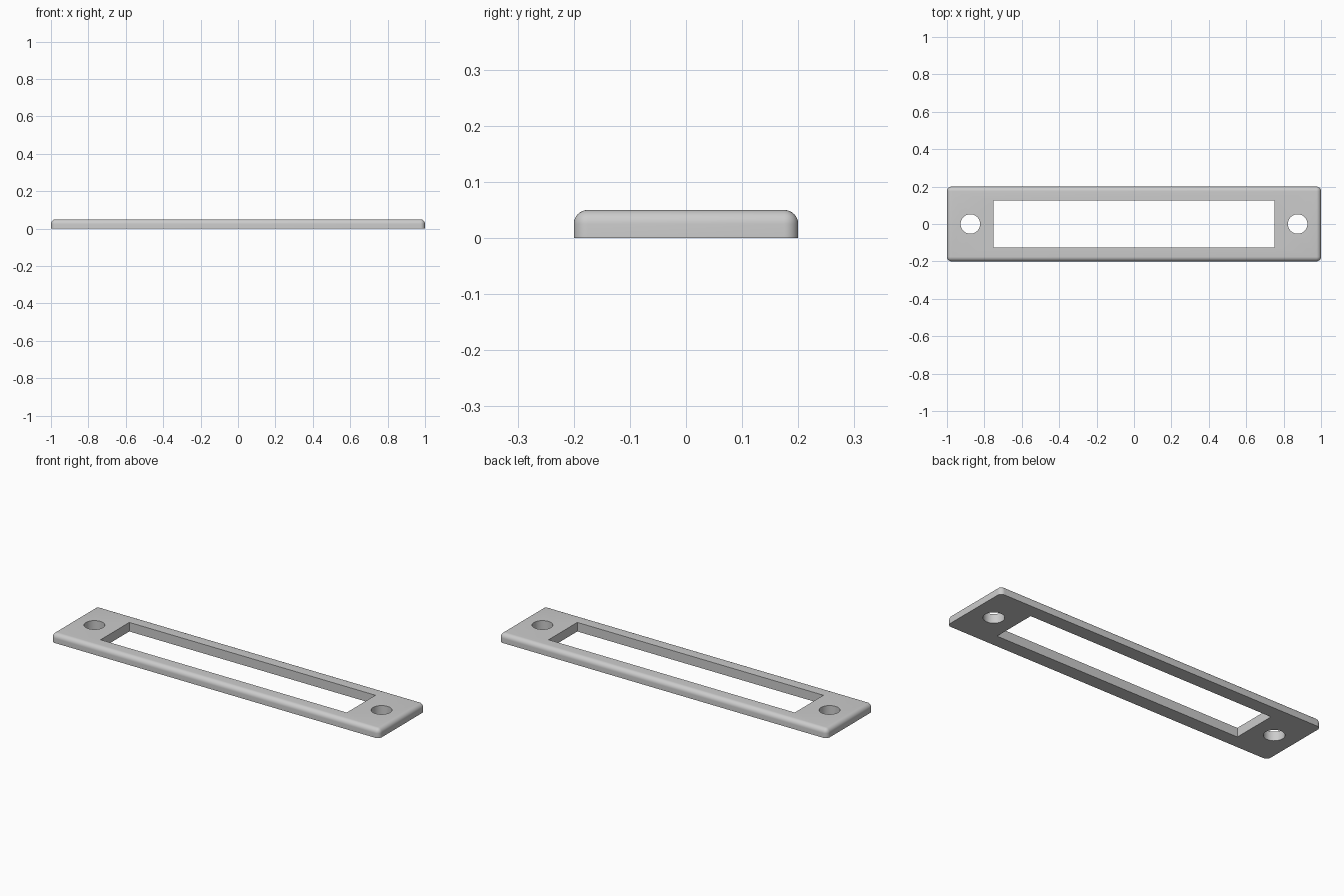
import bpy
import bmesh

default = bpy.data.objects.get("Cube")
if default:
    bpy.data.objects.remove(default, do_unlink=True)

LENGTH, WIDTH, HEIGHT = 2.0, 0.4, 0.05
ROUND = 0.025

# Grey finish
grey = bpy.data.materials.new("plain_grey")
grey.use_nodes = True
colour = (0.6, 0.6, 0.6, 1)
grey.diffuse_color = colour
grey.node_tree.nodes["Principled BSDF"].inputs["Base Color"].default_value = colour


def box(name, size, z):
    bpy.ops.mesh.primitive_cube_add(size=1, location=(0, 0, z))
    ob = bpy.context.object
    ob.name = name
    ob.scale = size
    bpy.ops.object.transform_apply(location=True, rotation=True, scale=True)
    return ob


# Plate with rounded upright corners and top rim, flat underneath
plate = box("frame_plate", (LENGTH, WIDTH, HEIGHT), HEIGHT / 2)
plate.data.materials.append(grey)
bm = bmesh.new()
bm.from_mesh(plate.data)
rounded = [e for e in bm.edges if max(v.co.z for v in e.verts) > HEIGHT / 2]
bmesh.ops.bevel(bm, geom=rounded, offset=ROUND, offset_type='OFFSET',
                segments=8, profile=0.5, affect='EDGES', clamp_overlap=True)
bm.to_mesh(plate.data)
bm.free()

# Cutters for the window and the two screw holes
cutters = [box("window_cutter", (1.5, 0.25, 0.2), HEIGHT / 2)]
for side, x in (("left", 0.875), ("right", -0.875)):
    bpy.ops.mesh.primitive_cylinder_add(vertices=48, radius=0.052, depth=0.2,
                                        location=(x, 0, HEIGHT / 2))
    hole = bpy.context.object
    hole.name = side + "_screw_hole_cutter"
    cutters.append(hole)

bpy.ops.object.select_all(action='DESELECT')
bpy.context.view_layer.objects.active = plate
plate.select_set(True)
for cutter in cutters:
    cutter.hide_render = True
    mod = plate.modifiers.new(cutter.name, 'BOOLEAN')
    mod.operation = 'DIFFERENCE'
    mod.solver = 'EXACT'
    mod.object = cutter
    bpy.ops.object.modifier_apply(modifier=mod.name)
    bpy.data.objects.remove(cutter, do_unlink=True)

bpy.ops.object.shade_smooth_by_angle(angle=0.6)
